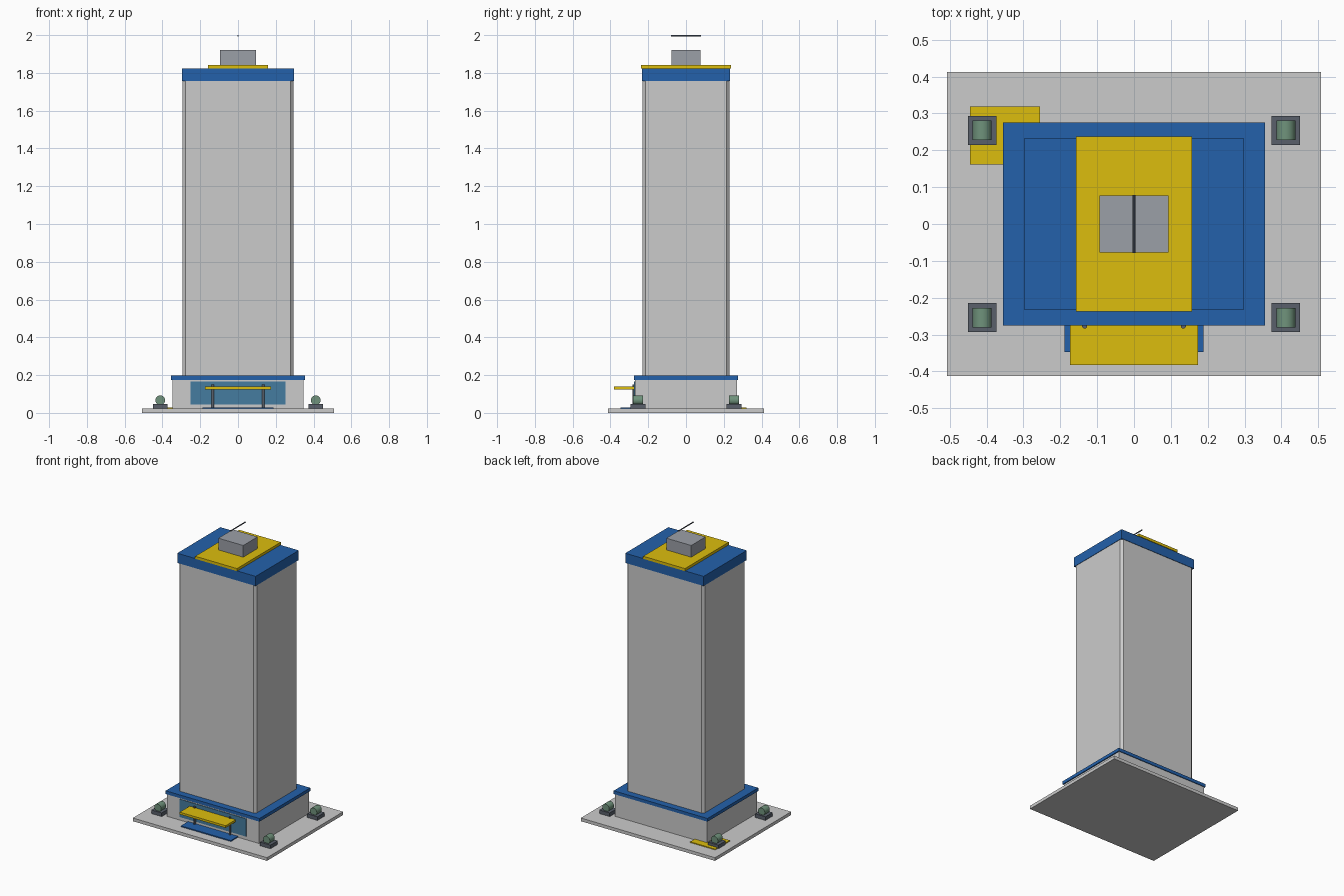
import bpy, bmesh, math
from mathutils import Matrix

if "Cube" in bpy.data.objects:
    bpy.data.objects.remove(bpy.data.objects["Cube"])


def material(name, r, g, b, a=1.0):
    m = bpy.data.materials.new(name)
    m.diffuse_color = (r, g, b, a)
    m.use_nodes = True
    m.node_tree.nodes["Principled BSDF"].inputs["Base Color"].default_value = m.diffuse_color
    return m


blue = material("blue", 0.017, 0.12, 0.41)
yellow = material("yellow", 0.72, 0.51, 0.004)
roof_grey = material("roof_grey", 0.33, 0.35, 0.39)
dark = material("dark_grey", 0.10, 0.117, 0.147)
green = material("shrub_green", 0.16, 0.29, 0.2)
glass = material("glass", 0.06, 0.2, 0.35, 0.7)


def finish(bm, name, mat):
    mesh = bpy.data.meshes.new(name)
    bm.to_mesh(mesh)
    bm.free()
    ob = bpy.data.objects.new(name, mesh)
    bpy.context.collection.objects.link(ob)
    if mat:
        mesh.materials.append(mat)
    return ob


def box(name, x0, x1, y0, y1, z0, z1, mat=None, chamfer=0):
    """Box from its limits; chamfer cuts the vertical corners."""
    bm = bmesh.new()
    m = Matrix.Translation(((x0 + x1) / 2, (y0 + y1) / 2, (z0 + z1) / 2))
    m = m @ Matrix.Diagonal((x1 - x0, y1 - y0, z1 - z0, 1))
    bmesh.ops.create_cube(bm, size=1, matrix=m)
    if chamfer:
        upright = [e for e in bm.edges
                   if abs(e.verts[0].co.z - e.verts[1].co.z) > 1e-4]
        bmesh.ops.bevel(bm, geom=upright, offset=chamfer, segments=1,
                        affect='EDGES')
    return finish(bm, name, mat)


def cylinder(name, centre, radius, length, mat, along_y=False, sides=16):
    bm = bmesh.new()
    m = Matrix.Translation(centre)
    if along_y:
        m = m @ Matrix.Rotation(math.pi / 2, 4, 'X')
    bmesh.ops.create_cone(bm, cap_ends=True, segments=sides, radius1=radius,
                          radius2=radius, depth=length, matrix=m)
    ob = finish(bm, name, mat)
    bpy.context.view_layer.objects.active = ob
    ob.select_set(True)
    bpy.ops.object.shade_smooth_by_angle()
    ob.select_set(False)
    return ob


# Ground slab, podium and its blue band
box("ground_slab", -0.508, 0.508, -0.412, 0.412, 0, 0.022)
box("podium", -0.348, 0.348, -0.27, 0.27, 0.022, 0.175)
box("podium_band", -0.355, 0.355, -0.275, 0.275, 0.175, 0.197, blue)

# Tower shaft with cut corners, and the roof stack
box("tower", -0.294, 0.294, -0.23, 0.23, 0.197, 1.757, None, 0.015)
box("tower_cap", -0.297, 0.297, -0.233, 0.233, 1.757, 1.823, blue)
box("roof_pad", -0.158, 0.158, -0.237, 0.237, 1.823, 1.841, yellow)
box("roof_plant_room", -0.094, 0.094, -0.078, 0.078, 1.841, 1.921, roof_grey)
cylinder("antenna", (0, 0, 1.996), 0.004, 0.158, dark, True, 12)

# Entrance: glazing, canopy, posts and mat
box("entrance_glass", -0.252, 0.252, -0.274, -0.268, 0.045, 0.167, glass)
box("entrance_canopy", -0.174, 0.174, -0.382, -0.27, 0.125, 0.14, yellow)
box("entrance_mat", -0.189, 0.189, -0.347, -0.27, 0.022, 0.029, blue)
for side in (-1, 1):
    cylinder("canopy_post", (side * 0.134, -0.277, 0.086), 0.007, 0.128,
             dark, sides=12)

# Yellow paving patch at the back left
box("paving_patch", -0.445, -0.255, 0.161, 0.319, 0.022, 0.028, yellow)

# Corner planters with rounded shrubs
for sx in (-1, 1):
    for sy in (-1, 1):
        x, y = sx * 0.412, sy * 0.254
        box("planter", x - 0.039, x + 0.039, y - 0.039, y + 0.039,
            0.022, 0.047, dark)
        cylinder("shrub", (x, y, 0.067), 0.026, 0.053, green, True, 18)
